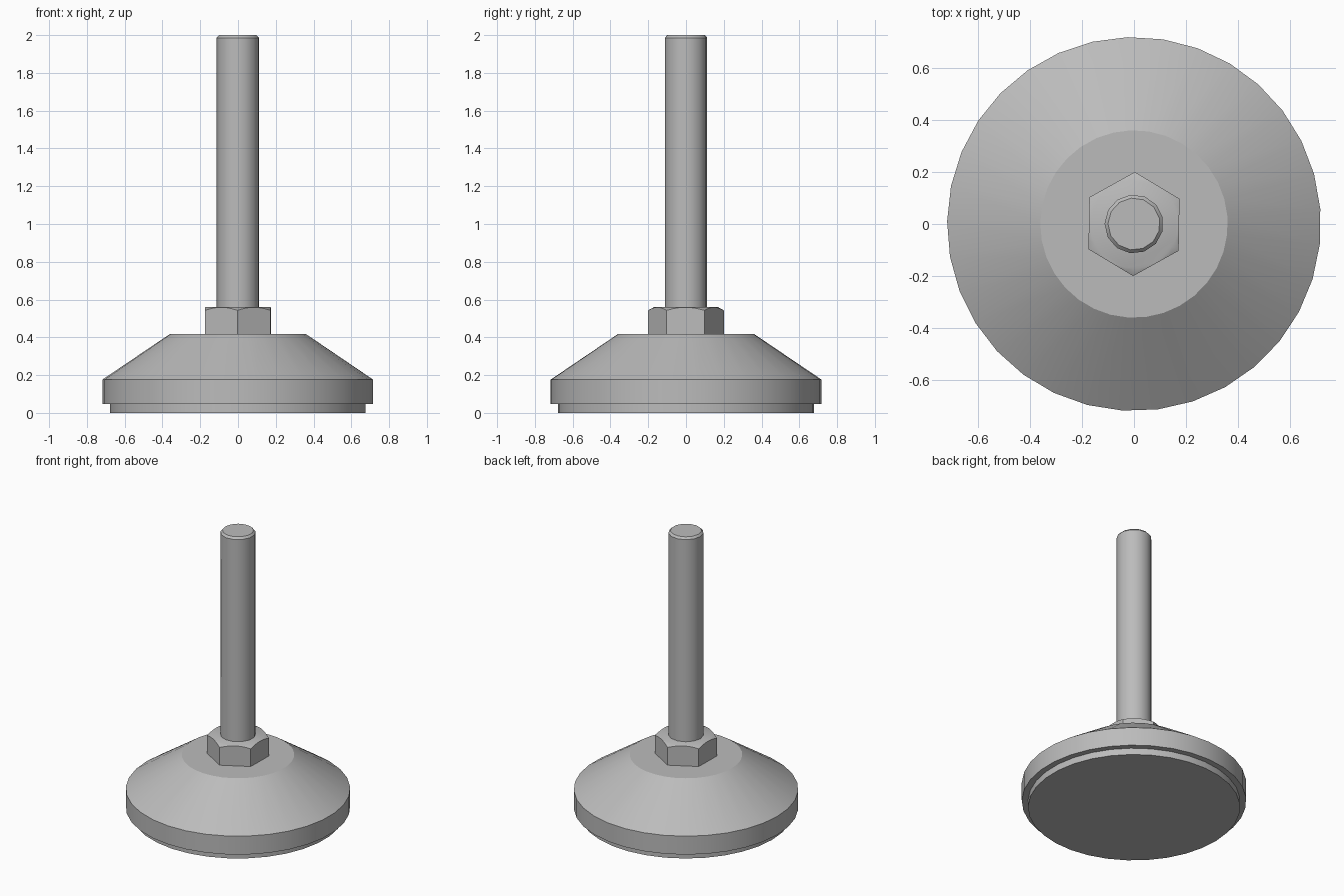
import bpy
import bmesh
from math import cos, sin, pi, radians

if "Cube" in bpy.data.objects:
    bpy.data.objects.remove(bpy.data.objects["Cube"], do_unlink=True)

steel = bpy.data.materials.new("steel grey")
steel.use_nodes = True
colour = (0.5, 0.5, 0.5, 1)
steel.diffuse_color = colour
steel.node_tree.nodes["Principled BSDF"].inputs["Base Color"].default_value = colour


def finish(name, bm):
    """Turn a bmesh into a smooth-shaded steel object with crisp edges."""
    bmesh.ops.recalc_face_normals(bm, faces=bm.faces)
    mesh = bpy.data.meshes.new(name)
    bm.to_mesh(mesh)
    bm.free()
    mesh.materials.append(steel)
    obj = bpy.data.objects.new(name, mesh)
    bpy.context.collection.objects.link(obj)
    bpy.ops.object.select_all(action="DESELECT")
    obj.select_set(True)
    bpy.context.view_layer.objects.active = obj
    bpy.ops.object.shade_smooth_by_angle(angle=radians(30))


def bridge(bm, a, b):
    for i in range(len(a)):
        j = (i + 1) % len(a)
        bm.faces.new((a[i], a[j], b[j], b[i]))


def turned(name, profile, sides, start):
    """Capped solid of revolution from (radius, height) points."""
    bm = bmesh.new()
    angles = [start + 2 * pi * i / sides for i in range(sides)]
    rings = [[bm.verts.new((r * cos(t), r * sin(t), z)) for t in angles]
             for r, z in profile]
    for a, b in zip(rings, rings[1:]):
        bridge(bm, a, b)
    bm.faces.new(rings[0])
    bm.faces.new(rings[-1])
    finish(name, bm)


def hex_nut(name, radius, z0, z1, chamfer, steps=6):
    """Hexagonal nut whose conical chamfer leaves an arc on every flat."""
    bm = bmesh.new()
    inner = radius * cos(pi / 6)
    corners, edge, top = [], [], []
    for i in range(6 * steps):
        t = radians(29) + 2 * pi * i / (6 * steps)
        local = (2 * pi * (i % steps) / (6 * steps)) - pi / 6
        r = inner / cos(local)
        z = z1 - chamfer * (r - inner) / (radius - inner) - 0.001
        edge.append(bm.verts.new((r * cos(t), r * sin(t), z)))
        top.append(bm.verts.new((inner * 0.98 * cos(t), inner * 0.98 * sin(t), z1)))
        if i % steps == 0:
            corners.append(bm.verts.new((r * cos(t), r * sin(t), z0)))
    bridge(bm, edge, top)
    bm.faces.new(top)
    bm.faces.new(corners)
    for k in range(6):
        arc = [edge[(k * steps + s) % len(edge)] for s in range(steps + 1)]
        bm.faces.new([corners[k]] + arc + [corners[(k + 1) % 6]])
    finish(name, bm)


# Round foot: thin pad under a conical body
turned("foot_pad", [(0.678, 0), (0.678, 0.046)], 33, radians(179.2))
turned("foot_body", [(0.718, 0.046), (0.718, 0.176), (0.36, 0.418)], 33, radians(179.2))

# Nut and threadless stud with a chamfered tip
hex_nut("hex_nut", 0.2, 0.418, 0.56, 0.016)
turned("stud", [(0.113, 0.555), (0.113, 1.986), (0.1, 2.0)], 13, radians(179.2))
